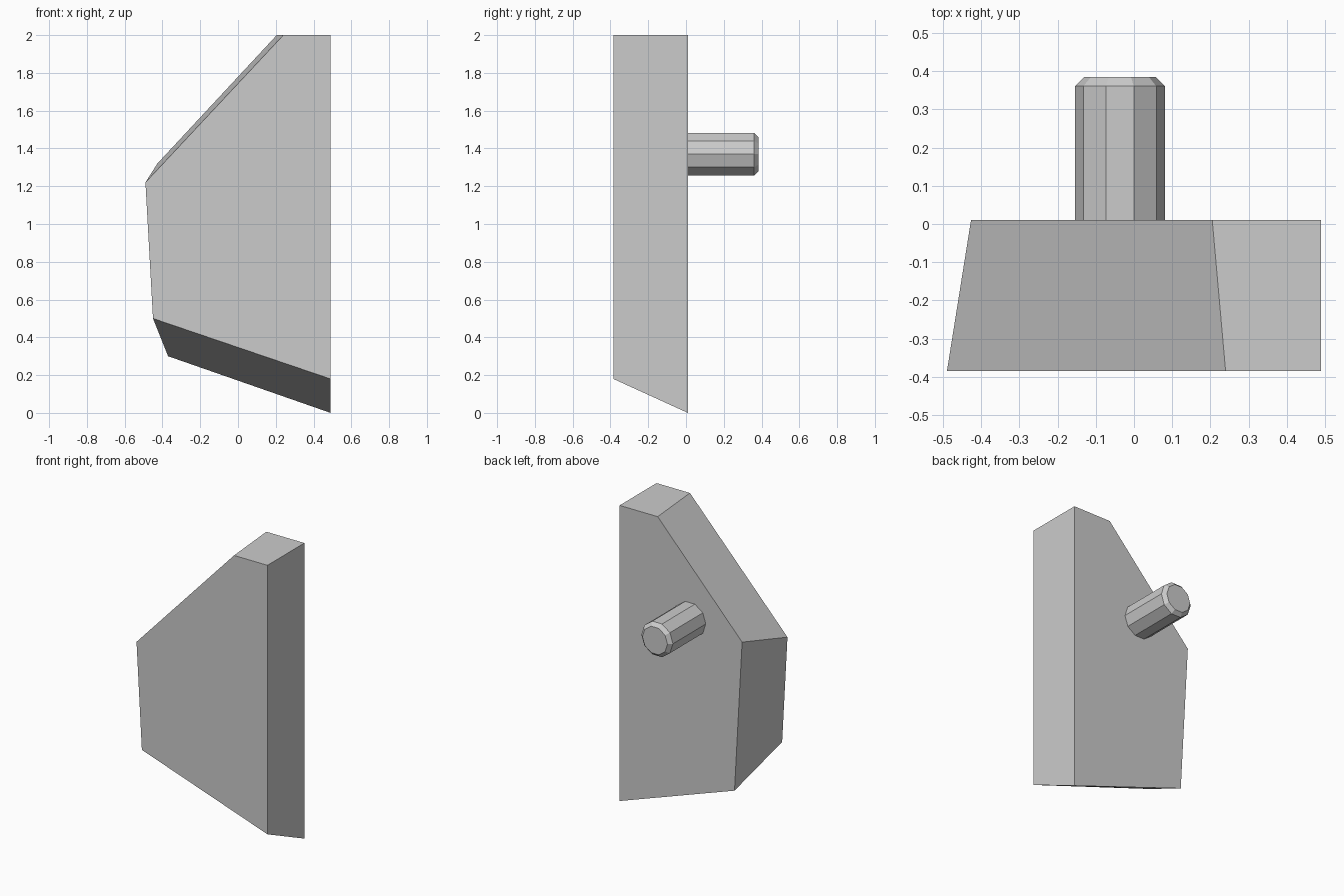
import bpy, bmesh, math
from mathutils import Matrix

cube = bpy.data.objects.get("Cube")
if cube:
    bpy.data.objects.remove(cube, do_unlink=True)

# Single plain material
GREY = (0.6, 0.6, 0.6, 1)
grey = bpy.data.materials.new("plain_grey")
grey.use_nodes = True
grey.diffuse_color = GREY
grey.node_tree.nodes["Principled BSDF"].inputs["Base Color"].default_value = GREY


def make_object(name, bm):
    bmesh.ops.recalc_face_normals(bm, faces=bm.faces)
    mesh = bpy.data.meshes.new(name)
    bm.to_mesh(mesh)
    bm.free()
    mesh.materials.append(grey)
    obj = bpy.data.objects.new(name, mesh)
    bpy.context.collection.objects.link(obj)
    return obj


def loft(name, rings):
    """Bridge rings of equal point count and cap both ends."""
    bm = bmesh.new()
    loops = [[bm.verts.new(p) for p in ring] for ring in rings]
    for a, b in zip(loops, loops[1:]):
        n = len(a)
        for i in range(n):
            j = (i + 1) % n
            bm.faces.new((a[i], a[j], b[j], b[i]))
    bm.faces.new(loops[0])
    bm.faces.new(loops[-1])
    return make_object(name, bm)


# Slab: five-sided outline tapering from front to back
front_outline = [(0.49, 0.18), (0.49, 2), (0.24, 2), (-0.49, 1.22), (-0.45, 0.5)]
back_outline = [(0.49, 0), (0.49, 2), (0.205, 2), (-0.427, 1.32), (-0.37, 0.3)]
loft("slab", [[(x, -0.385, z) for x, z in front_outline],
              [(x, 0.01, z) for x, z in back_outline]])

# Peg: ten-sided pin on the back with a chamfered tip
SIDES = 10


def peg_ring(y, radius):
    angles = [math.tau * i / SIDES for i in range(SIDES)]
    return [(-0.037 + radius * math.cos(a), y, 1.37 + radius * math.sin(a)) for a in angles]


loft("peg", [peg_ring(0.01, 0.118), peg_ring(0.361, 0.118), peg_ring(0.385, 0.094)])
